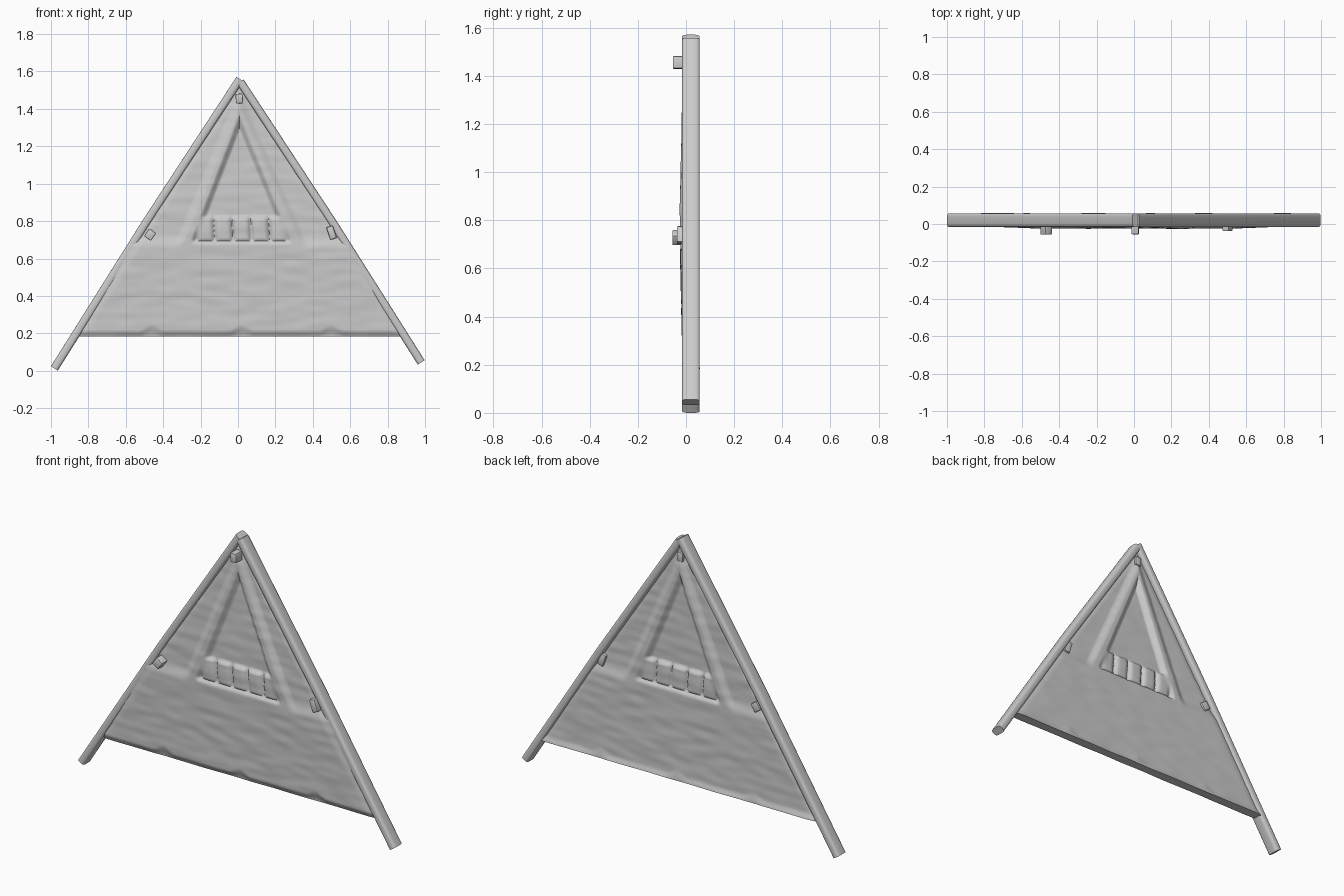
import bpy, bmesh, math
from mathutils import Vector, Matrix, noise

if "Cube" in bpy.data.objects:
    bpy.data.objects.remove(bpy.data.objects["Cube"])

BACK, FRONT = 0.057, -0.016
LEFT = [(-0.982, 0.012), (-0.49, 0.795), (0.010, 1.559)]
RIGHT = [(0.980, 0.044), (0.505, 0.795), (0.012, 1.545)]


def finish(name, bm, angle=40):
    bmesh.ops.recalc_face_normals(bm, faces=bm.faces)
    mesh = bpy.data.meshes.new(name)
    bm.to_mesh(mesh)
    bm.free()
    ob = bpy.data.objects.new(name, mesh)
    bpy.context.collection.objects.link(ob)
    bpy.ops.object.select_all(action='DESELECT')
    ob.select_set(True)
    bpy.context.view_layer.objects.active = ob
    bpy.ops.object.shade_smooth_by_angle(angle=math.radians(angle))
    return ob


def step(a, b, t):
    t = min(1, max(0, (t - a) / (b - a)))
    return t * t * (3 - 2 * t)


def edge_x(pts, z):
    for (x0, z0), (x1, z1) in zip(pts, pts[1:]):
        if z <= z1 or (x1, z1) == pts[-1]:
            return x0 + (x1 - x0) * (z - z0) / (z1 - z0)


# Poles: rounded rectangular section swept along a slightly bowed line
def pole(name, pts, hw=0.022):
    bm = bmesh.new()
    mid, hd = (BACK + FRONT) / 2, (BACK - FRONT) / 2
    rings = []
    d = Vector((pts[-1][0] - pts[0][0], pts[-1][1] - pts[0][1])).normalized()
    for x, z in pts:
        ring = []
        for i in range(16):
            a = math.tau * (i + 0.5) / 16
            c, s = math.cos(a), math.sin(a)
            u = hw * math.copysign(abs(c) ** 0.5, c)
            v = hd * math.copysign(abs(s) ** 0.5, s)
            ring.append(bm.verts.new((x - d.y * u, mid + v, z + d.x * u)))
        rings.append(ring)
    for r0, r1 in zip(rings, rings[1:]):
        for i in range(16):
            j = (i + 1) % 16
            bm.faces.new((r0[i], r0[j], r1[j], r1[i]))
    bm.faces.new(rings[0])
    bm.faces.new(rings[-1])
    return finish(name, bm)


pole("left_pole", LEFT)
pole("right_pole", RIGHT)


# Hide wall relief (depth below the wall surface, 0 = lower wall):
# V-shaped beams, sunken upper panels and a row of slats
def relief(x, z):
    k = 1.0 if x < 0 else 1.07
    ax = abs(x - 0.008)
    inner = (1.35 - z) * 0.385 * k
    outer = (1.46 - z) * 0.415 * k
    # side panels outside the beams
    y = 0.015 * step(outer - 0.03, outer + 0.025, ax) * step(0.65, 0.735, z)
    # middle panel between the beams
    inside = 1 - step(inner - 0.03, inner + 0.012, ax)
    y += 0.024 * inside * step(0.68, 0.70, z)
    # slats at the foot of the middle panel
    lean = x + (z - 0.75) * 0.06
    if -0.225 < lean < 0.265 and 0.69 < z < 0.825:
        f = ((lean + 0.225) / 0.098) % 1
        ends = step(0.69, 0.70, z) * (1 - step(0.815, 0.825, z))
        y -= 0.019 * inside * (1 - abs(2 * f - 1) ** 4) * ends
    # tuck the wall in behind the pole surfaces
    gap = min(x - edge_x(LEFT, z), edge_x(RIGHT, z) - x)
    y += 0.006 * (1 - step(0.0, 0.06, gap))
    return y + 0.003 * noise.noise(Vector((x * 7, z * 22, 1.3)))


# Hem: sweeps backwards at the foot of the wall, more at three puckers
def hem(x, z):
    pucker = max(max(0, 1 - abs(x - hx) / 0.06) for hx in (-0.46, 0.02, 0.5))
    return 1 - step(0.18, 0.215 + 0.035 * pucker, z)


def front_y(x, z):
    bulge = 0.012 * math.sin(math.pi * step(0.1, 1.5, z))
    return -0.013 - bulge + relief(x, z) + 0.016 * hem(x, z)


def back_y(x, z):
    return 0.048 - relief(x, z) + 0.009 * hem(x, z)


# The wall is one skin: up the front, with a mirrored relief on the back
Z0, Z1, ROWS, COLS = 0.182, 1.53, 150, 180


def wall_rows(bm, depth):
    rows = []
    for r in range(ROWS + 1):
        z = Z0 + (Z1 - Z0) * r / ROWS
        a, b = edge_x(LEFT, z), edge_x(RIGHT, z)
        xs = [a + (b - a) * c / COLS for c in range(COLS + 1)]
        rows.append([bm.verts.new((x, depth(x, z), z)) for x in xs])
    return rows


bm = bmesh.new()
grid = wall_rows(bm, back_y)[::-1] + wall_rows(bm, front_y)
for r0, r1 in zip(grid, grid[1:]):
    for c in range(COLS):
        bm.faces.new((r0[c], r0[c + 1], r1[c + 1], r1[c]))
finish("hide_wall", bm, 60)


# Pegs that pin the wall to the poles
def peg(name, x, z, w, h, tip, tilt):
    bm = bmesh.new()
    root = 0.048
    m = (Matrix.Translation((x, (tip + root) / 2, z)) @ Matrix.Rotation(tilt, 4, 'Y')
         @ Matrix.Diagonal((w, root - tip, h, 1)))
    bmesh.ops.create_cube(bm, size=1, matrix=m)
    bmesh.ops.bevel(bm, geom=bm.edges[:], offset=0.005, segments=2, affect='EDGES', profile=0.5)
    finish(name, bm)


peg("left_peg", -0.47, 0.728, 0.045, 0.05, -0.057, math.radians(35))
peg("top_peg", 0.007, 1.455, 0.038, 0.052, -0.055, math.radians(-4))
peg("right_peg", 0.5, 0.738, 0.036, 0.07, -0.038, math.radians(-18))
